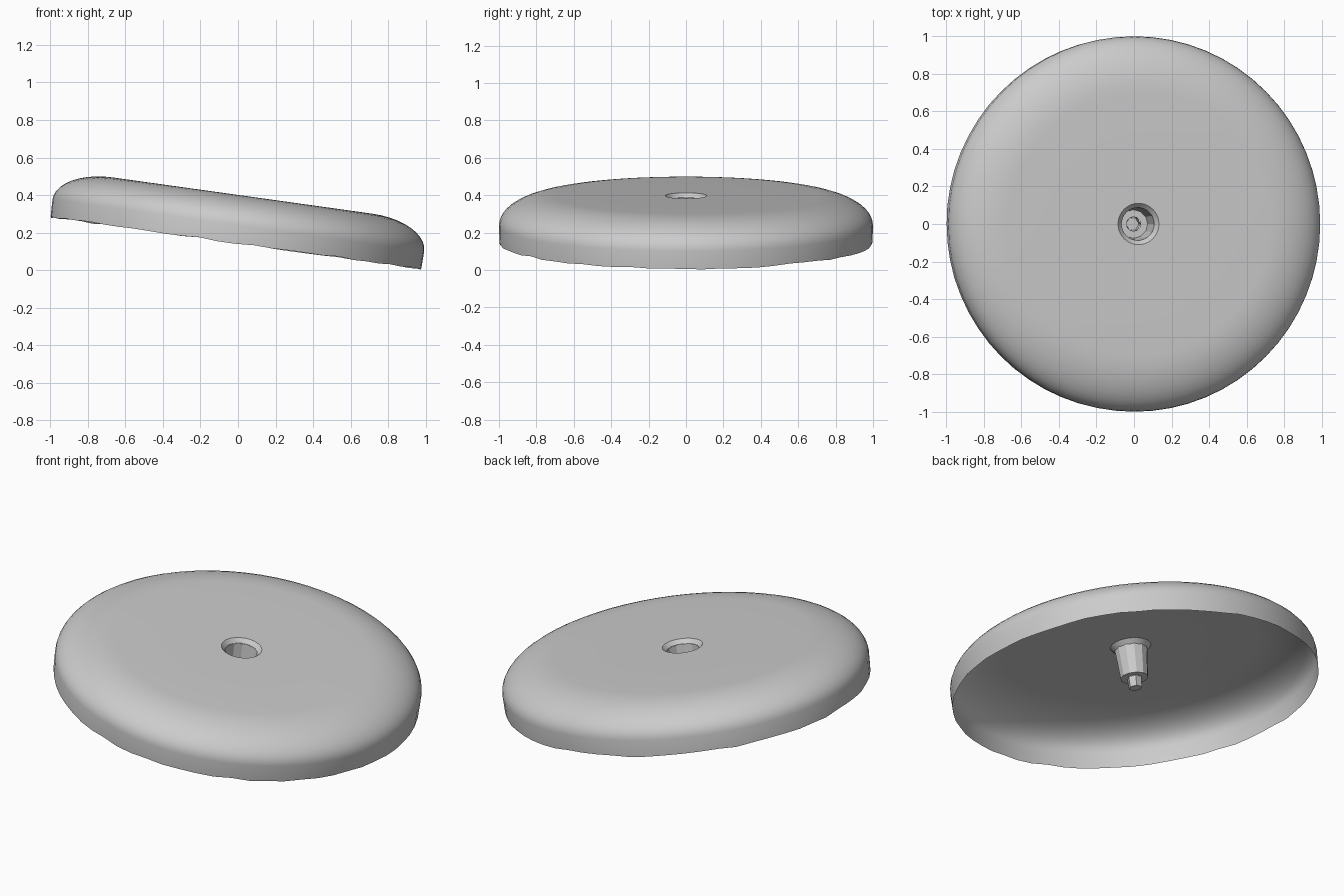
import bpy, bmesh, math, random
from mathutils import Matrix

random.seed(4)
cube = bpy.data.objects.get("Cube")
if cube:
    bpy.data.objects.remove(cube, do_unlink=True)

# Single material
grey = bpy.data.materials.new("plain_grey")
grey.use_nodes = True
colour = (0.6, 0.6, 0.6, 1.0)
grey.diffuse_color = colour
grey.node_tree.nodes["Principled BSDF"].inputs["Base Color"].default_value = colour

# The whole dish leans down towards +x
TILT = Matrix.Translation((-0.012, 0, 0.14)) @ Matrix.Rotation(math.radians(7.95), 4, 'Y')


def lathe(name, profile, sides, cap=False, ragged=0.0, angle=35):
    """Spin (radius, height) points around the tilted axis."""
    bm = bmesh.new()
    rings = []
    for i, (r, h) in enumerate(profile):
        ring = []
        for j in range(sides):
            a = math.tau * j / sides
            rise = random.uniform(0, ragged) if i == 0 else 0
            ring.append(bm.verts.new((r * math.cos(a), r * math.sin(a), h + rise)))
        rings.append(ring)
    for low, high in zip(rings, rings[1:]):
        for j in range(sides):
            k = (j + 1) % sides
            bm.faces.new((low[j], low[k], high[k], high[j]))
    if cap:
        bm.faces.new(rings[-1])
    bm.transform(TILT)
    mesh = bpy.data.meshes.new(name)
    bm.to_mesh(mesh)
    bm.free()
    mesh.materials.append(grey)
    obj = bpy.data.objects.new(name, mesh)
    bpy.context.collection.objects.link(obj)
    bpy.ops.object.select_all(action='DESELECT')
    obj.select_set(True)
    bpy.context.view_layer.objects.active = obj
    bpy.ops.object.shade_smooth_by_angle(angle=math.radians(angle))
    return obj


# Thin shell: upright wall, rounded shoulder, flat top, chamfered hole
shoulder = [(0.7 + 0.3 * math.cos(t), 0.1 + 0.16 * math.sin(t))
            for t in (math.pi / 2 * i / 10 for i in range(11))]
lathe("dish_shell",
      [(0.997, 0.0)] + shoulder + [(0.4, 0.26), (0.11, 0.26), (0.087, 0.235)],
      64, ragged=0.01)

# Faceted socket hanging below the hole, with a ring-shaped floor
lathe("centre_socket", [(0.09, 0.238), (0.076, 0.07), (0.038, 0.07)], 12, angle=15)

# Hexagonal hollow pin under the socket
lathe("hex_pin", [(0.04, 0.07), (0.037, 0.01)], 6, cap=True, angle=15)
